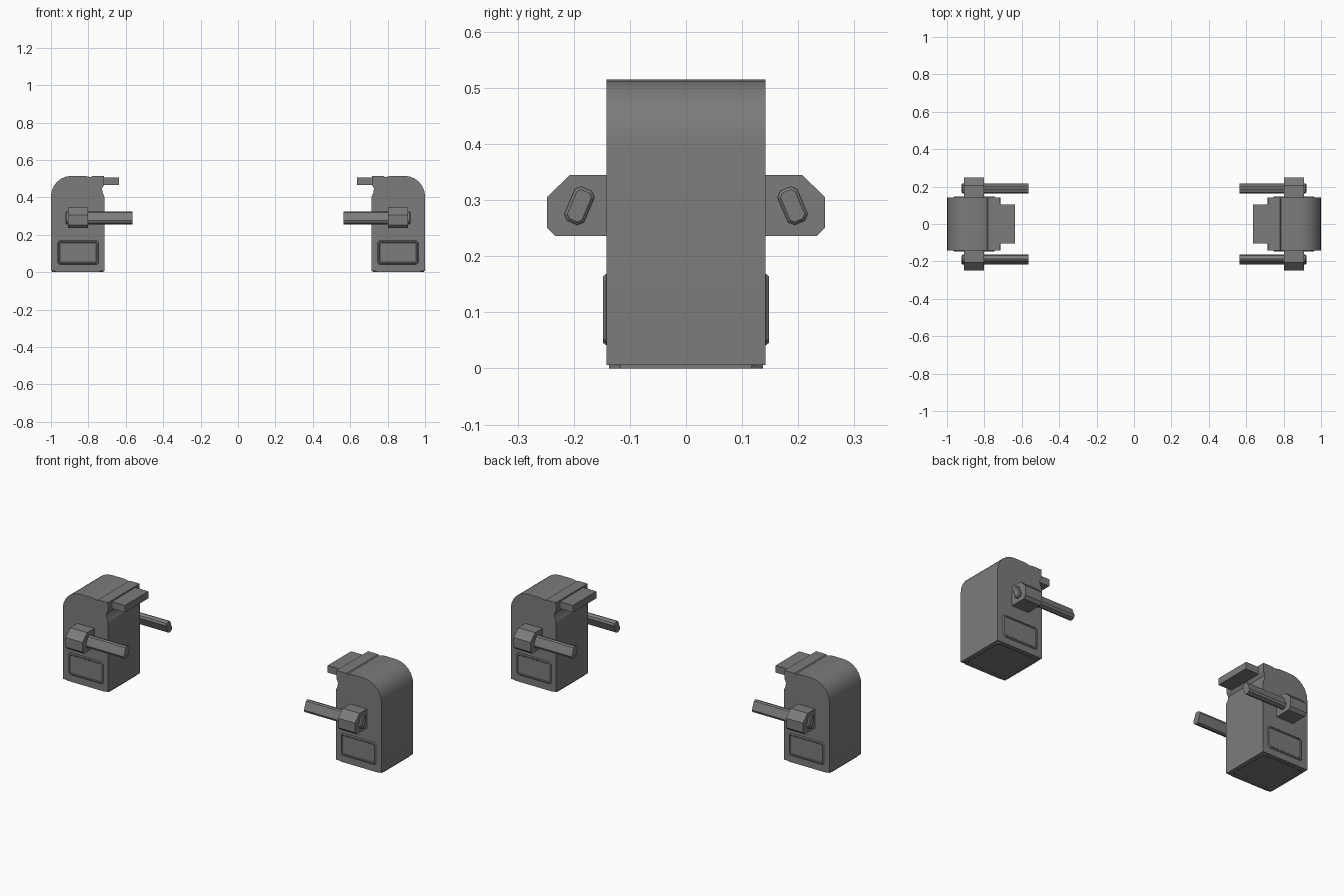
import bpy
import bmesh
from math import sin, cos, radians

cube = bpy.data.objects.get("Cube")
if cube:
    bpy.data.objects.remove(cube, do_unlink=True)

grey = bpy.data.materials.new("mid_grey")
grey.use_nodes = True
grey.diffuse_color = (0.2, 0.2, 0.2, 1)
grey.node_tree.nodes["Principled BSDF"].inputs["Base Color"].default_value = (0.2, 0.2, 0.2, 1)


def prism(name, profile, axis, lo, hi, caps=()):
    """Extrude a 2D profile along an axis; caps lists (side, inset, rise) steps."""
    bm = bmesh.new()

    def place(a, b, t):
        return {"x": (t, a, b), "y": (a, t, b), "z": (a, b, t)}[axis]

    base = bm.faces.new([bm.verts.new(place(a, b, lo)) for a, b in profile])
    top = bm.faces.new([bm.verts.new(place(a, b, hi)) for a, b in profile])
    n = len(profile)
    for i in range(n):
        j = (i + 1) % n
        bm.faces.new((base.verts[i], base.verts[j], top.verts[j], top.verts[i]))
    bmesh.ops.recalc_face_normals(bm, faces=bm.faces[:])
    for side, inset, rise in caps:
        bmesh.ops.inset_region(bm, faces=[base if side == "lo" else top],
                               thickness=inset, depth=rise, use_even_offset=True)
    mesh = bpy.data.meshes.new(name)
    bm.to_mesh(mesh)
    bm.free()
    mesh.materials.append(grey)
    obj = bpy.data.objects.new(name, mesh)
    bpy.context.collection.objects.link(obj)
    return obj


def chamfered(w, h, c, cx=0, cy=0, angle=0):
    """Rectangle with cut corners, turned about its centre."""
    x, y = w / 2, h / 2
    pts = [(x - c, -y), (x, -y + c), (x, y - c), (x - c, y),
           (-x + c, y), (-x, y - c), (-x, -y + c), (-x + c, -y)]
    s, k = sin(angle), cos(angle)
    return [(cx + a * k - b * s, cy + a * s + b * k) for a, b in pts]


def mirror_x(obj):
    """Copy a part to the opposite unit."""
    mod = obj.modifiers.new("Mirror", "MIRROR")
    mod.use_axis = (True, False, False)
    centre = bpy.data.objects.get("mirror_centre")
    if not centre:
        centre = bpy.data.objects.new("mirror_centre", None)
        centre.hide_render = True
        bpy.context.collection.objects.link(centre)
    mod.mirror_object = centre


parts = []

# Housing: rounded outer shoulder and a small notch under the inner lip
arc = [(0.89 + 0.11 * cos(radians(t)), 0.405 + 0.11 * sin(radians(t)))
       for t in range(0, 91, 15)]
housing = [(0.715, 0.006), (1.0, 0.006)] + arc + [
    (0.82, 0.515), (0.785, 0.508), (0.78, 0.513), (0.717, 0.513), (0.717, 0.465),
    (0.727, 0.447), (0.724, 0.425), (0.715, 0.405)]
parts.append(prism("housing", housing, "y", -0.142, 0.142))

# Underside plate with a shallow recess
parts.append(prism("base_plate", chamfered(0.275, 0.274, 0.02, 0.8575), "z",
                   0.0, 0.008, [("lo", 0.015, 0), ("lo", 0.004, -0.004)]))

# Ledge on the inner top
parts.append(prism("inner_ledge", chamfered(0.09, 0.04, 0.001, 0.68, 0.485),
                   "y", -0.105, 0.105))

for side, word in ((-1, "front"), (1, "back")):
    # Raised panel with a bevelled rim
    y0, y1 = sorted((side * 0.138, side * 0.143))
    outer = "lo" if side < 0 else "hi"
    parts.append(prism(word + "_panel", chamfered(0.22, 0.126, 0.01, 0.855, 0.105),
                       "y", y0, y1, [(outer, 0.004, 0.005), (outer, 0.006, 0),
                                     (outer, 0.003, -0.003)]))

    # Bracket carrying the rod
    bracket = [(0.13, 0.345), (0.207, 0.345), (0.248, 0.305),
               (0.248, 0.251), (0.233, 0.236), (0.13, 0.236)]
    parts.append(prism(word + "_bracket", [(side * a, b) for a, b in bracket],
                       "x", 0.802, 0.908))

    # Tilted rod with a bevelled outer end
    rod = chamfered(0.038, 0.066, 0.009, 0.19, 0.29, radians(23))
    parts.append(prism(word + "_rod", [(side * a, b) for a, b in rod], "x",
                       0.565, 0.917, [("hi", 0.005, 0.005)]))

for part in parts:
    mirror_x(part)

# Smooth the housing shoulder
bpy.ops.object.select_all(action="DESELECT")
parts[0].select_set(True)
bpy.context.view_layer.objects.active = parts[0]
bpy.ops.object.shade_smooth_by_angle(angle=radians(20))
